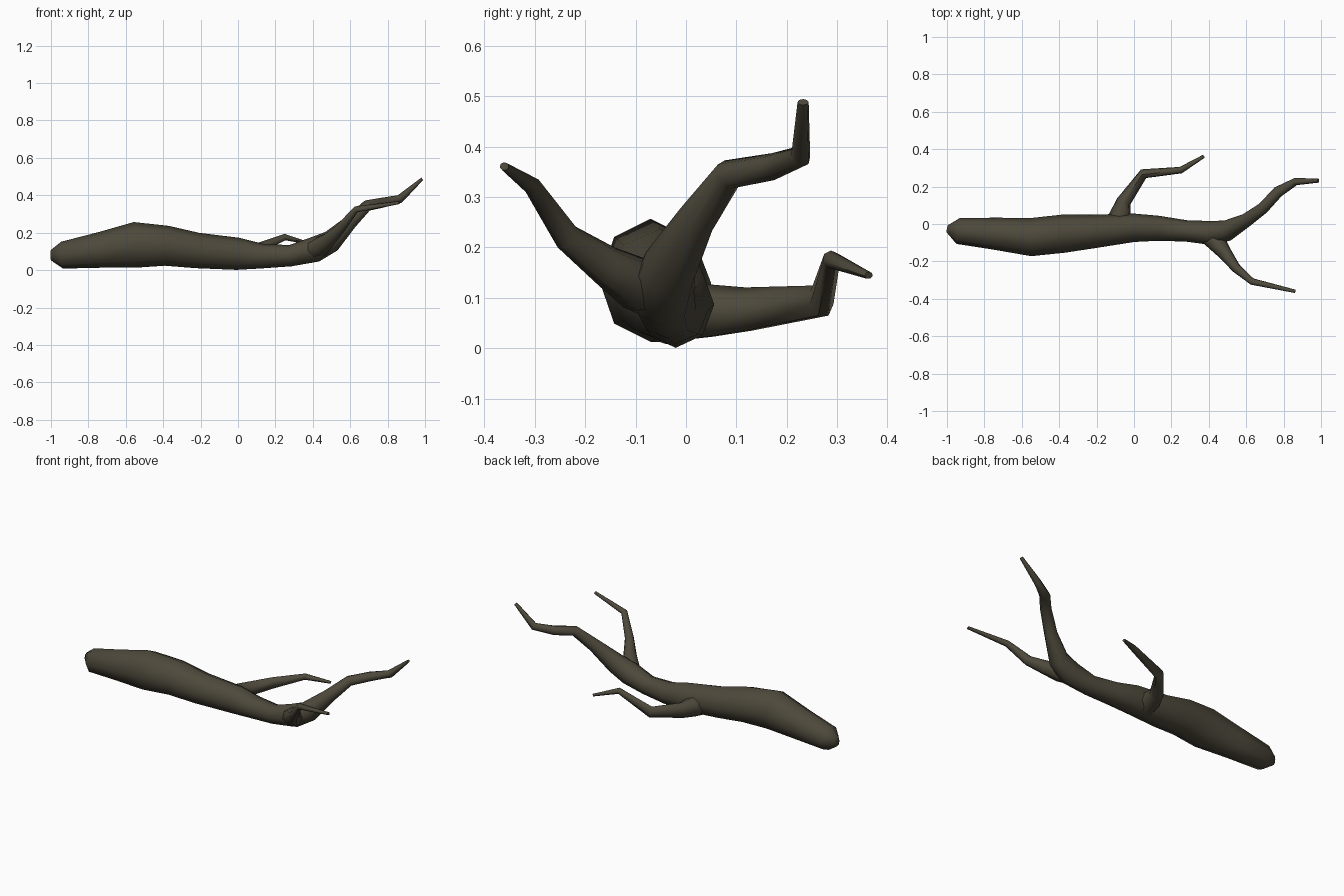
import bpy, bmesh, math
from mathutils import Vector

bark = bpy.data.materials.new("dark bark")
bark.diffuse_color = (0.075, 0.066, 0.044, 1)


def limb(name, rings, sides):
    """Closed tube through rings of (x, y, z, half width, half height)."""
    bm = bmesh.new()
    pts = [Vector(r[:3]) for r in rings]
    angles = [2 * math.pi * k / sides for k in range(sides)]
    wide = max(math.sin(a) for a in angles)
    low = min(math.cos(a) for a in angles)
    loops = []
    for i, p in enumerate(pts):
        # tangent is the average of the neighbouring segment directions
        t = Vector()
        if i > 0:
            t += (p - pts[i - 1]).normalized()
        if i < len(pts) - 1:
            t += (pts[i + 1] - p).normalized()
        t.normalize()
        side = Vector((0, 0, 1)).cross(t).normalized()
        up = t.cross(side)
        w, h = rings[i][3:]
        loops.append([bm.verts.new(p + side * (w * math.sin(a) / wide)
                                   + up * (h * (math.cos(a) if math.cos(a) > 0 else math.cos(a) / -low)))
                      for a in angles])
    for a, b in zip(loops, loops[1:]):
        for k in range(sides):
            n = (k + 1) % sides
            bm.faces.new((a[k], a[n], b[n], b[k]))
    bm.faces.new(loops[0])
    bm.faces.new(loops[-1])
    bmesh.ops.recalc_face_normals(bm, faces=bm.faces)
    me = bpy.data.meshes.new(name)
    bm.to_mesh(me)
    bm.free()
    me.materials.append(bark)
    ob = bpy.data.objects.new(name, me)
    bpy.context.collection.objects.link(ob)
    bpy.ops.object.select_all(action='DESELECT')
    ob.select_set(True)
    bpy.context.view_layer.objects.active = ob
    bpy.ops.object.shade_smooth_by_angle(angle=math.radians(55))


# Fallen trunk running on into the rising main branch
limb("trunk", [
    (-1.00, -0.025, 0.08, 0.018, 0.028),
    (-0.94, -0.037, 0.08, 0.070, 0.072),
    (-0.74, -0.052, 0.107, 0.086, 0.095),
    (-0.55, -0.070, 0.135, 0.102, 0.122),
    (-0.38, -0.052, 0.130, 0.102, 0.107),
    (-0.22, -0.040, 0.105, 0.090, 0.095),
    (0.00, -0.020, 0.087, 0.076, 0.086),
    (0.13, -0.023, 0.075, 0.067, 0.066),
    (0.28, -0.037, 0.077, 0.057, 0.057),
    (0.41, -0.048, 0.110, 0.064, 0.068),
    (0.50, -0.035, 0.155, 0.056, 0.060),
    (0.60, 0.020, 0.255, 0.037, 0.040),
    (0.69, 0.085, 0.345, 0.031, 0.030),
    (0.77, 0.172, 0.360, 0.030, 0.027),
    (0.865, 0.227, 0.380, 0.020, 0.023),
    (0.985, 0.232, 0.488, 0.011, 0.008),
], 8)

# Front fork
limb("front_branch", [
    (0.38, -0.045, 0.10, 0.050, 0.045),
    (0.44, -0.095, 0.130, 0.052, 0.052),
    (0.485, -0.155, 0.165, 0.037, 0.039),
    (0.545, -0.235, 0.222, 0.025, 0.027),
    (0.63, -0.307, 0.325, 0.018, 0.017),
    (0.862, -0.360, 0.361, 0.009, 0.008),
], 7)

# Back side branch, flared where it leaves the trunk
limb("back_branch", [
    (-0.085, -0.01, 0.075, 0.070, 0.058),
    (-0.075, 0.045, 0.075, 0.058, 0.052),
    (-0.055, 0.12, 0.078, 0.039, 0.043),
    (0.05, 0.268, 0.095, 0.027, 0.031),
    (0.25, 0.288, 0.177, 0.018, 0.017),
    (0.373, 0.362, 0.145, 0.009, 0.007),
], 7)
